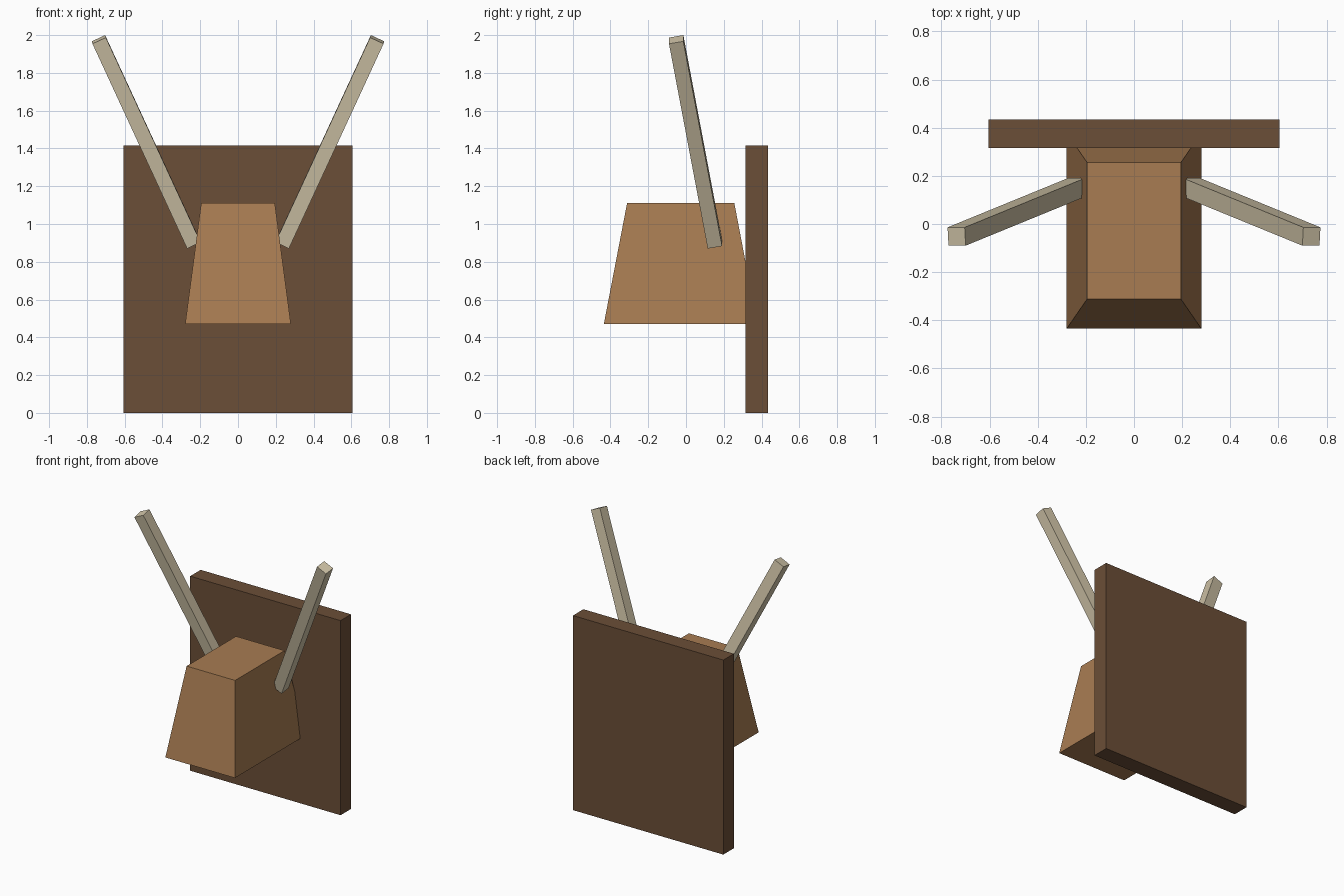
import bpy
from mathutils import Vector

if "Cube" in bpy.data.objects:
    bpy.data.objects.remove(bpy.data.objects["Cube"])


def material(name, rgb):
    """Flat material from an sRGB 0-255 colour."""
    m = bpy.data.materials.new(name)
    lin = [((c / 255 + 0.055) / 1.055) ** 2.4 for c in rgb]
    m.diffuse_color = (*lin, 1)
    m.use_nodes = True
    m.node_tree.nodes["Principled BSDF"].inputs["Base Color"].default_value = m.diffuse_color
    return m


def hexahedron(name, bottom, top, mat):
    """Six-sided solid from two counter-clockwise rings of four points."""
    faces = [(3, 2, 1, 0), (4, 5, 6, 7)]
    faces += [(i, (i + 1) % 4, (i + 1) % 4 + 4, i + 4) for i in range(4)]
    mesh = bpy.data.meshes.new(name)
    mesh.from_pydata([tuple(p) for p in bottom + top], [], faces)
    mesh.materials.append(mat)
    obj = bpy.data.objects.new(name, mesh)
    bpy.context.collection.objects.link(obj)
    return obj


def rect(x, y0, y1, z):
    return [(-x, y0, z), (x, y0, z), (x, y1, z), (-x, y1, z)]


dark_wood = material("dark wood", (107, 78, 55))
tan_hide = material("tan hide", (168, 124, 82))
bone = material("bone", (207, 195, 167))

# Wall plaque
hexahedron("plaque", rect(0.605, 0.315, 0.435, 0), rect(0.605, 0.315, 0.435, 1.415), dark_wood)

# Tapered head, its back sunk into the plaque
hexahedron("head", rect(0.28, -0.435, 0.378, 0.47), rect(0.195, -0.312, 0.256, 1.11), tan_hide)

# Horns: square bars leaning outward and forward, mirrored across x
base, tip = Vector((0.236, 0.153, 0.893)), Vector((0.737, -0.052, 1.977))
u, v = Vector((0.0355, 0, -0.0165)), Vector((0.002, 0.038, 0.0065))
for side, label in ((1, "right"), (-1, "left")):
    rings = []
    for c in (base, tip):
        ring = [c - u - v, c + u - v, c + u + v, c - u + v]
        ring = [Vector((p.x * side, p.y, p.z)) for p in ring]
        rings.append(ring if side > 0 else ring[::-1])
    hexahedron(label + "_horn", rings[0], rings[1], bone)
